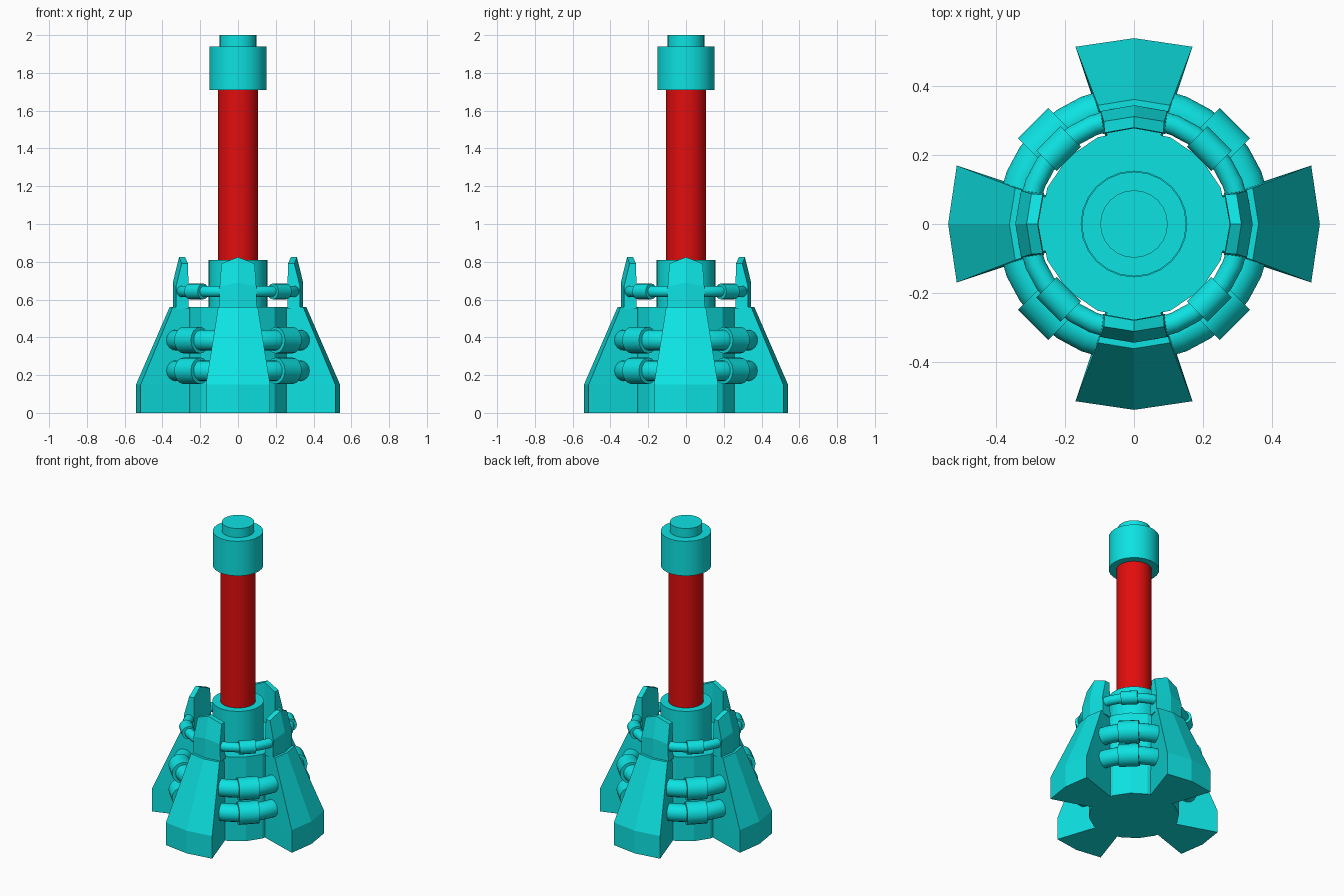
import bpy, bmesh, math
from mathutils import Matrix, Vector

cube = bpy.data.objects.get("Cube")
if cube:
    bpy.data.objects.remove(cube, do_unlink=True)


def make_material(name, color):
    mat = bpy.data.materials.new(name)
    mat.use_nodes = True
    mat.diffuse_color = (*color, 1)
    mat.node_tree.nodes["Principled BSDF"].inputs["Base Color"].default_value = (*color, 1)
    return mat


TEAL = make_material("teal", (0.004, 0.76, 0.76))
RED = make_material("red", (0.76, 0.004, 0.004))


def finish(bm, name, mat, smooth=False):
    bmesh.ops.recalc_face_normals(bm, faces=bm.faces)
    mesh = bpy.data.meshes.new(name)
    bm.to_mesh(mesh)
    bm.free()
    mesh.materials.append(mat)
    obj = bpy.data.objects.new(name, mesh)
    bpy.context.collection.objects.link(obj)
    if smooth:
        bpy.ops.object.select_all(action="DESELECT")
        obj.select_set(True)
        bpy.context.view_layer.objects.active = obj
        bpy.ops.object.shade_smooth_by_angle(angle=math.radians(35))
    return obj


def cylinder(name, radius, low, high, mat, sides=24, turn=0.0, smooth=True):
    bm = bmesh.new()
    place = Matrix.Translation((0, 0, (low + high) / 2)) @ Matrix.Rotation(turn, 4, "Z")
    bmesh.ops.create_cone(bm, cap_ends=True, segments=sides, radius1=radius,
                          radius2=radius, depth=high - low, matrix=place)
    return finish(bm, name, mat, smooth)


def wedge(name, sections, turn):
    """Loft hexagonal sections: (half width, inner half width, inner side r,
    inner mid r, outer side r, outer mid r, side z, mid z)."""
    bm = bmesh.new()
    rings = []
    for w, wi, inner_s, inner_m, outer_s, outer_m, zs, zm in sections:
        pts = [(-wi, inner_s, zs), (0, inner_m, zm), (wi, inner_s, zs),
               (w, outer_s, zs), (0, outer_m, zm), (-w, outer_s, zs)]
        rings.append([bm.verts.new(p) for p in pts])
    for a, b in zip(rings, rings[1:]):
        for i in range(6):
            j = (i + 1) % 6
            bm.faces.new((a[i], a[j], b[j], b[i]))
    # caps split along the centre ridge
    for r in (rings[0], rings[-1]):
        bm.faces.new((r[0], r[1], r[4], r[5]))
        bm.faces.new((r[1], r[2], r[3], r[4]))
    bmesh.ops.rotate(bm, verts=bm.verts, cent=(0, 0, 0), matrix=Matrix.Rotation(turn, 3, "Z"))
    return finish(bm, name, TEAL)


def pipe_ring(name, major, minor, z, steps=32, sides=16):
    bm = bmesh.new()
    rings = []
    for i in range(steps):
        a = math.tau * i / steps
        out = Vector((math.cos(a), math.sin(a), 0))
        rings.append([bm.verts.new(out * (major + minor * math.cos(t)) +
                                   Vector((0, 0, z + minor * math.sin(t))))
                      for t in (math.tau * k / sides for k in range(sides))])
    for i in range(steps):
        a, b = rings[i], rings[(i + 1) % steps]
        for k in range(sides):
            n = (k + 1) % sides
            bm.faces.new((a[k], b[k], b[n], a[n]))
    return finish(bm, name, TEAL, True)


def couplers(name, major, radius, length, z):
    bm = bmesh.new()
    for i in range(4):
        place = (Matrix.Rotation(math.pi / 4 + i * math.pi / 2, 4, "Z")
                 @ Matrix.Translation((major, 0, z)) @ Matrix.Rotation(math.pi / 2, 4, "X"))
        bmesh.ops.create_cone(bm, cap_ends=True, segments=16, radius1=radius,
                              radius2=radius, depth=length, matrix=place)
    return finish(bm, name, TEAL, True)


# central column
cylinder("base_core", 0.273, 0, 0.56, TEAL, 16, math.pi / 8, False)
cylinder("lower_collar", 0.155, 0.5, 0.81, TEAL)
cylinder("red_pole", 0.107, 0.75, 1.75, RED)
cylinder("upper_collar", 0.152, 1.71, 1.94, TEAL)
cylinder("top_cap", 0.098, 1.9, 2.0, TEAL)

# four flared legs, each with an upright fin
LEG = [(0.17, 0.065, 0.2, 0.2, 0.515, 0.54, 0, 0),
       (0.17, 0.065, 0.2, 0.2, 0.515, 0.54, 0.15, 0.15),
       (0.105, 0.06, 0.2, 0.2, 0.345, 0.362, 0.56, 0.56)]
FIN = [(0.1, 0.09, 0.262, 0.278, 0.328, 0.345, 0.55, 0.55),
       (0.097, 0.088, 0.262, 0.278, 0.328, 0.345, 0.67, 0.69),
       (0.088, 0.085, 0.265, 0.28, 0.298, 0.312, 0.79, 0.825)]
for i, side in enumerate(("back", "right", "front", "left")):
    wedge(side + "_leg", LEG, i * math.pi / 2)
    wedge(side + "_fin", FIN, i * math.pi / 2)

# pipes running between the legs, with a coupler in each gap
for name, major, minor, radius, length, z in (
        ("lower", 0.345, 0.055, 0.07, 0.125, 0.223),
        ("middle", 0.345, 0.055, 0.07, 0.125, 0.385),
        ("upper", 0.31, 0.03, 0.042, 0.1, 0.643)):
    pipe_ring(name + "_pipe", major, minor, z)
    couplers(name + "_couplers", major, radius, length, z)
